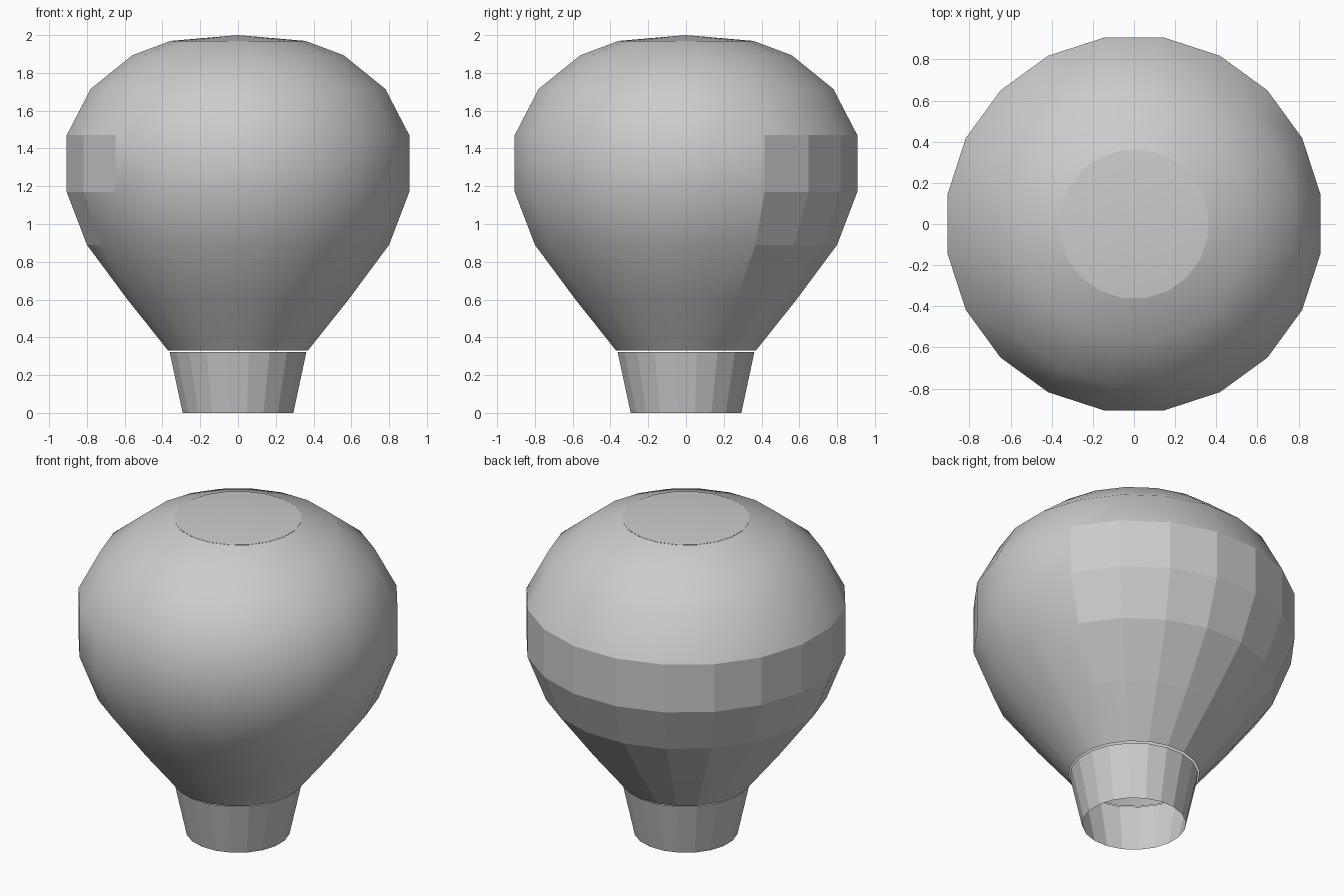
import bpy, bmesh, math

if "Cube" in bpy.data.objects:
    bpy.data.objects.remove(bpy.data.objects["Cube"], do_unlink=True)

SIDES = 20
HALF = math.pi / SIDES

grey = bpy.data.materials.new("fabric grey")
grey.use_nodes = True
COLOUR = (0.6, 0.6, 0.6, 1)
grey.diffuse_color = COLOUR
grey.node_tree.nodes["Principled BSDF"].inputs["Base Color"].default_value = COLOUR


def lathe(name, profile, is_flat):
    """Spin (half width, height) points round z; a zero width closes to a point."""
    bm = bmesh.new()
    rings = []
    for width, z in profile:
        r = width / math.cos(HALF)
        count = SIDES if r else 1
        rings.append([bm.verts.new((r * math.cos(HALF * (2 * i + 1)),
                                    r * math.sin(HALF * (2 * i + 1)), z))
                      for i in range(count)])
    for low, high in zip(rings, rings[1:]):
        for i in range(SIDES):
            j = (i + 1) % SIDES
            top = [high[0]] if len(high) == 1 else [high[j], high[i]]
            face = bm.faces.new([low[i], low[j]] + top)
            face.smooth = not is_flat(face.calc_center_median())
    mesh = bpy.data.meshes.new(name)
    bm.to_mesh(mesh)
    bm.free()
    mesh.materials.append(grey)
    obj = bpy.data.objects.new(name, mesh)
    bpy.context.collection.objects.link(obj)
    return obj


# Envelope: rounded dome tapering to the mouth, panelled towards the back
lathe("envelope",
      [(0.37, 0.33), (0.585, 0.6), (0.80, 0.89), (0.907, 1.17), (0.907, 1.47),
       (0.78, 1.715), (0.56, 1.893), (0.36, 1.968)],
      lambda c: c.z < 1.5 and (c.y > 0.3 or c.x < -0.7))

# Crown: shallow cap over the top opening
lathe("crown_cap", [(0.36, 1.969), (0, 2.0)], lambda c: False)

# Skirt: open tapered sleeve below the mouth
lathe("skirt", [(0.293, 0), (0.362, 0.322)], lambda c: True)
